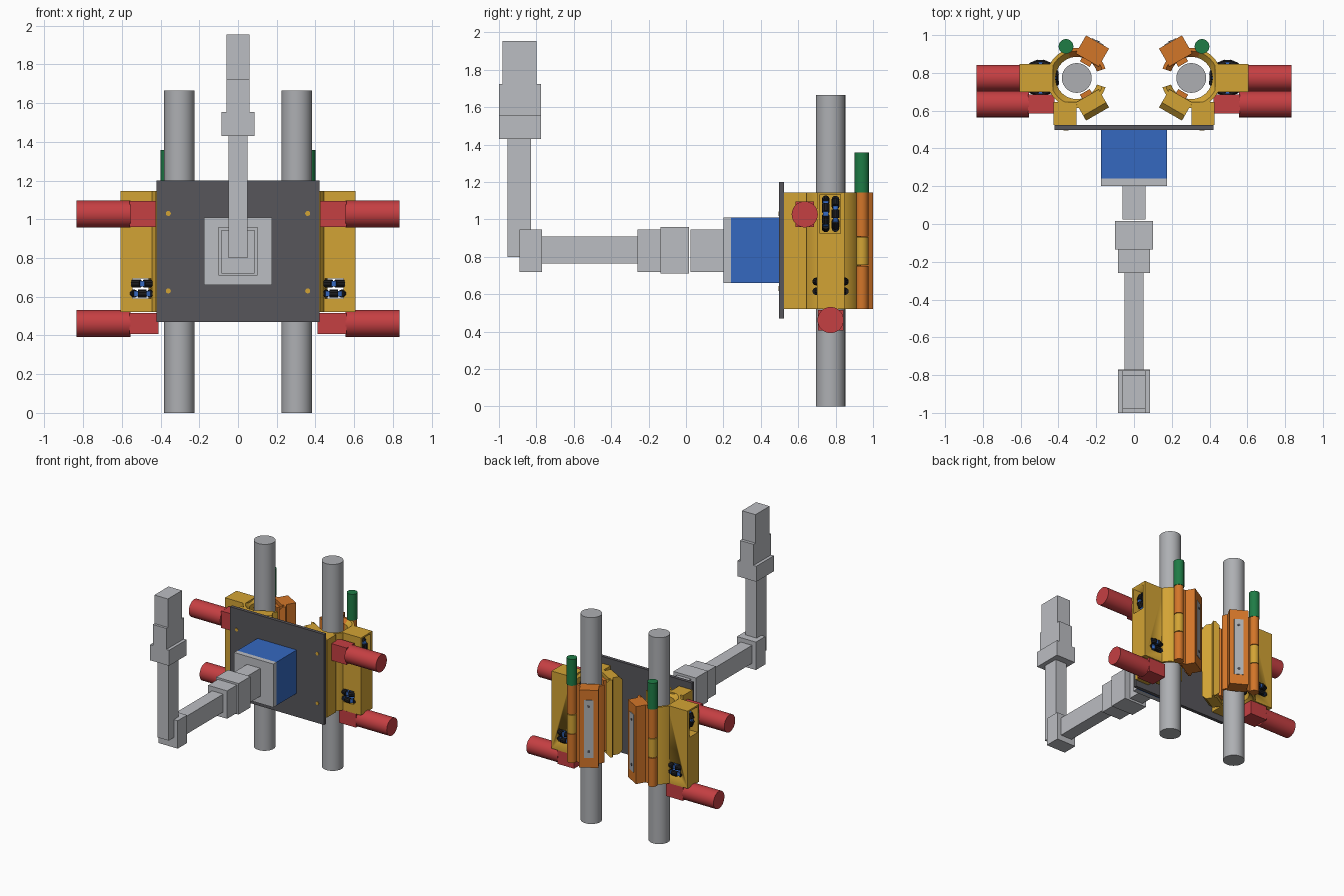
import bpy, bmesh
from math import radians, cos, sin, pi
from mathutils import Matrix, Vector

cube = bpy.data.objects.get("Cube")
if cube:
    bpy.data.objects.remove(cube, do_unlink=True)


def material(name, *rgb):
    m = bpy.data.materials.new(name)
    m.use_nodes = True
    m.diffuse_color = (*rgb, 1)
    m.node_tree.nodes["Principled BSDF"].inputs["Base Color"].default_value = (*rgb, 1)
    return m


light = material("light grey", .5, .51, .54)
steel = material("steel grey", .42, .43, .45)
yellow = material("golden yellow", .65, .37, .035)
orange = material("orange", .65, .18, .022)
red = material("red", .56, .05, .055)
blue = material("blue", .035, .14, .53)
green = material("green", .013, .2, .06)
dark = material("dark grey", .095, .093, .105)
black = material("black", .012, .012, .014)

LOW, HIGH = .52, 1.145           # clamp bottom and top
POLE = Vector((.303, .773, 0))   # axis of the +x pole


def add_box(bm, lo, hi, matrix=Matrix()):
    lo, hi = Vector(lo), Vector(hi)
    fit = Matrix.Translation((lo + hi) / 2) @ Matrix.Diagonal((*(hi - lo), 1))
    bmesh.ops.create_cube(bm, size=1, matrix=matrix @ fit)


def add_cylinder(bm, a, b, r, sides=28):
    a, b = Vector(a), Vector(b)
    turn = (b - a).to_track_quat('Z', 'Y').to_matrix().to_4x4()
    return bmesh.ops.create_cone(bm, cap_ends=True, segments=sides, radius1=r, radius2=r,
                                 depth=(b - a).length,
                                 matrix=Matrix.Translation((a + b) / 2) @ turn)


def finish(bm, name, mats, mirror=False):
    bmesh.ops.recalc_face_normals(bm, faces=bm.faces)
    me = bpy.data.meshes.new(name)
    bm.to_mesh(me)
    bm.free()
    for m in mats if isinstance(mats, list) else [mats]:
        me.materials.append(m)
    me.shade_smooth()
    me.set_sharp_from_angle(angle=radians(32))
    ob = bpy.data.objects.new(name, me)
    bpy.context.collection.objects.link(ob)
    if mirror:
        ob.modifiers.new("Mirror", 'MIRROR').use_mirror_merge = False
    return ob


def box(name, mat, lo, hi, mirror=False, matrix=Matrix()):
    bm = bmesh.new()
    add_box(bm, lo, hi, matrix)
    return finish(bm, name, mat, mirror)


def cylinder(name, mat, a, b, r, mirror=True):
    bm = bmesh.new()
    add_cylinder(bm, a, b, r)
    return finish(bm, name, mat, mirror)


def jaw_shell(name, mat, start, end, steps):
    """Sector of a ring around the pole, chamfered at the bore."""
    outer, bore, c = .16, .112, .03
    profile = [(outer, LOW), (outer, HIGH), (bore + c, HIGH), (bore, HIGH - c),
               (bore, LOW + c), (bore + c, LOW)]
    bm = bmesh.new()
    rings = []
    for i in range(steps + 1):
        a = radians(start + (end - start) * i / steps)
        rings.append([bm.verts.new(POLE + Vector((r * cos(a), r * sin(a), z)))
                      for r, z in profile])
    n = len(profile)
    for p, q in zip(rings, rings[1:]):
        for k in range(n):
            bm.faces.new((p[k], p[(k + 1) % n], q[(k + 1) % n], q[k]))
    bm.faces.new(rings[0])
    bm.faces.new(rings[-1])
    return finish(bm, name, mat, True)


def flange(name, mat, angle, chamfer):
    """Radial block on a jaw, running the full height."""
    turn = Matrix.Translation(POLE) @ Matrix.Rotation(radians(angle), 4, 'Z')
    outline = [(.11, LOW), (.22 - chamfer, LOW), (.22, LOW + chamfer),
               (.22, HIGH - chamfer), (.22 - chamfer, HIGH), (.11, HIGH)]
    if not chamfer:
        outline = [outline[i] for i in (0, 1, 3, 5)]
    bm = bmesh.new()
    face = bm.faces.new([bm.verts.new((r, -.07, z)) for r, z in outline])
    out = bmesh.ops.extrude_face_region(bm, geom=[face])["geom"]
    bmesh.ops.translate(bm, vec=(0, .14, 0),
                        verts=[v for v in out if isinstance(v, bmesh.types.BMVert)])
    bm.transform(turn)
    finish(bm, name, mat, True)
    box(name + "_pad", orange, (.085, -.03, LOW + .03), (.115, .03, HIGH - .03), True, turn)
    return turn


def roller_wheel(name, centre, tilt):
    """Two rows of small rollers around blue discs."""
    bm = bmesh.new()
    for row in (-.026, .026):
        add_cylinder(bm, (0, 0, row - .014), (0, 0, row + .014), .086)
        for f in bm.faces:
            f.material_index = 0
    discs = set(bm.faces)
    for row in (-.026, .026):
        for k in range(8):
            a = 2 * pi * k / 8 + (pi / 8 if row > 0 else 0)
            mid = Vector((.076 * cos(a), .076 * sin(a), row))
            along = Vector((-sin(a), cos(a), 0)) * .022
            add_cylinder(bm, mid - along, mid + along, .021, 10)
    for f in bm.faces:
        f.material_index = 0 if f in discs else 1
    bm.transform(Matrix.Translation(centre) @ Matrix.Rotation(radians(tilt), 4, 'X'))
    finish(bm, name, [blue, black], True)


# Poles and mounting plate
cylinder("pole", steel, POLE, POLE + Vector((0, 0, 1.665)), .079)
box("mounting_plate", dark, (-.42, .498, .47), (.42, .525, 1.2))
for label, z in (("lower", .63), ("upper", 1.03)):
    cylinder(label + "_plate_screw", yellow, (.36, .494, z), (.36, .51, z), .013)

# Arm base and arm segments: half width, y range, z range
box("arm_base", blue, (-.175, .24, .66), (.175, .498, 1.01))
box("arm_base_cap", light, (-.175, .2, .66), (.175, .24, 1.01))
for name, w, y0, y1, z0, z1 in (
        ("shoulder", .06, .025, .2, .72, .945),
        ("shoulder_collar", .1, -.135, .017, .71, .96),
        ("upper_arm_root", .085, -.26, -.135, .72, .945),
        ("upper_arm", .05, -.77, -.26, .765, .91),
        ("elbow", .085, -.89, -.77, .72, .945),
        ("forearm", .05, -.955, -.83, .8, 1.43),
        ("wrist_collar", .085, -1, -.775, 1.43, 1.555),
        ("wrist", .06, -1, -.775, 1.555, 1.725),
        ("hand", .06, -.98, -.8, 1.725, 1.955)):
    box(name, light, (-w, y0, z0), (w, y1, z1))

# Fixed and hinged clamp jaws
jaw_shell("fixed_jaw", yellow, -162, 72, 26)
jaw_shell("hinged_jaw", orange, 72, 162, 10)
flange("fixed_jaw_flange", yellow, -120, .03)
turn = flange("hinged_jaw_flange", orange, 120, 0)
box("jaw_strip", steel, (.215, -.035, .6), (.224, .035, 1.065), True, turn)
for label, z in (("lower", .65), ("upper", 1.015)):
    cylinder(label + "_strip_screw", dark, turn @ Vector((.22, 0, z)),
             turn @ Vector((.227, 0, z)), .01)
box("jaw_foot", yellow, (.305, .525, LOW), (.425, .645, HIGH), True)

# Hinge knuckles and pin
HINGE = Vector((.36, .94, 0))
for label, mat, z0, z1 in (("lower", orange, LOW, .75), ("middle", yellow, .755, .905),
                           ("upper", orange, .91, HIGH)):
    cylinder(label + "_knuckle", mat, HINGE + Vector((0, 0, z0)),
             HINGE + Vector((0, 0, z1)), .035)
cylinder("hinge_actuator", green, HINGE + Vector((0, 0, HIGH)),
         HINGE + Vector((0, 0, 1.357)), .039)

# Wheel housing with a side pocket and a through slot
housing = box("wheel_housing", yellow, (.43, .7, LOW), (.607, .847, HIGH))
for lo, hi in (((.46, .717, .925), (.7, .825, 1.132)), ((.45, .6, .59), (.545, .95, .695))):
    cutter = box("pocket_cutter", yellow, lo, hi)
    cutter.hide_render = True
    mod = housing.modifiers.new("Pocket", 'BOOLEAN')
    mod.operation, mod.object, mod.solver = 'DIFFERENCE', cutter, 'EXACT'
    bpy.context.view_layer.objects.active = housing
    bpy.ops.object.modifier_apply(modifier=mod.name)
    bpy.data.objects.remove(cutter, do_unlink=True)
housing.modifiers.new("Mirror", 'MIRROR').use_mirror_merge = False
roller_wheel("drive_wheel", (.495, .773, 1.03), 90)
roller_wheel("turning_wheel", (.495, .773, .642), 0)

# Motors with gearboxes
for label, y, z, hy, hz, x0 in (("upper", .635, 1.027, .05, .068, .42),
                                ("lower", .773, .462, .068, .055, .41)):
    box(label + "_gearbox", red, (x0, y - hy, z - hz), (.56, y + hy, z + hz), True)
    cylinder(label + "_motor", red, (.555, y, z), (.835, y, z), .07)
